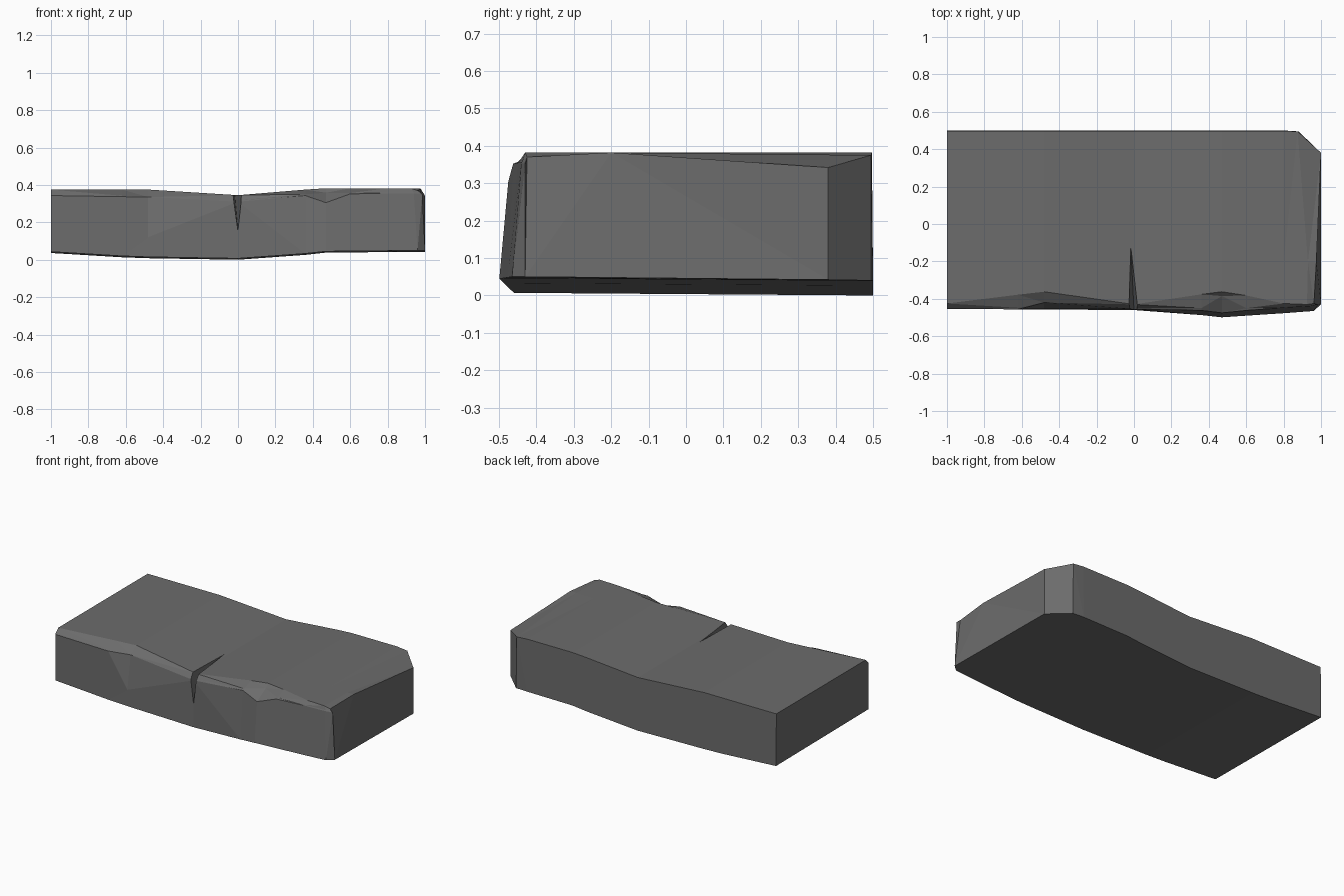
import bpy, bmesh

if "Cube" in bpy.data.objects:
    bpy.data.objects.remove(bpy.data.objects["Cube"])

stone = bpy.data.materials.new("grey stone")
stone.diffuse_color = (0.15, 0.15, 0.15, 1)
stone.use_nodes = True
stone.node_tree.nodes["Principled BSDF"].inputs["Base Color"].default_value = stone.diffuse_color


def make_object(name, bm):
    bmesh.ops.recalc_face_normals(bm, faces=bm.faces[:])
    mesh = bpy.data.meshes.new(name)
    bm.to_mesh(mesh)
    bm.free()
    mesh.materials.append(stone)
    obj = bpy.data.objects.new(name, mesh)
    bpy.context.collection.objects.link(obj)
    return obj


def section(x, bottom, foot_y, lip, inner, top_y, top_z):
    """Ring: bottom back, bottom front, lip, inner chip, top front, top middle, top back."""
    return [(x, 0.5, bottom - 0.007), (x, foot_y, bottom), (x, *lip), (x, *inner),
            (x, top_y, top_z), (x, -0.2, top_z), (x, 0.497, top_z)]


# Slab cross-sections from left to right; the front edge is worn and chipped
rings = [
    section(-1.0, 0.043, -0.455, (-0.455, 0.343), (-0.45, 0.35), -0.425, 0.375),
    section(-0.62, 0.02, -0.456, (-0.456, 0.337), (-0.448, 0.342), -0.378, 0.375),
    section(-0.48, 0.015, -0.457, (-0.455, 0.12), (-0.42, 0.335), -0.362, 0.375),
    section(0.0, 0.007, -0.46, (-0.455, 0.31), (-0.45, 0.317), -0.43, 0.345),
    section(0.36, 0.033, -0.487, (-0.462, 0.343), (-0.45, 0.35), -0.376, 0.375),
    section(0.47, 0.045, -0.499, (-0.475, 0.305), (-0.385, 0.358), -0.362, 0.382),
    section(0.60, 0.046, -0.49, (-0.462, 0.352), (-0.45, 0.357), -0.382, 0.382),
    section(0.80, 0.048, -0.477, (-0.448, 0.355), (-0.445, 0.36), -0.425, 0.382),
]
# Right end: slanted front corner and broken back corner
rings.append([(0.88, 0.495, 0.04), (0.96, -0.465, 0.05), (0.94, -0.44, 0.355),
              (0.94, -0.437, 0.36), (0.925, -0.43, 0.382), (0.93, -0.2, 0.382),
              (0.875, 0.495, 0.375)])
rings.append([(1.0, 0.38, 0.042), (1.0, -0.43, 0.05), (0.985, -0.43, 0.35),
              (0.98, -0.43, 0.355), (0.962, -0.425, 0.37), (0.975, -0.2, 0.382),
              (1.0, 0.38, 0.342)])

bm = bmesh.new()
loops = [[bm.verts.new(p) for p in ring] for ring in rings]
for a, b in zip(loops, loops[1:]):
    for i in range(7):
        j = (i + 1) % 7
        bm.faces.new((a[i], a[j], b[j], b[i]))
bm.faces.new(loops[0])
bm.faces.new(loops[-1])
bmesh.ops.triangulate(bm, faces=bm.faces[:])
slab = make_object("stone_slab", bm)

# Wedge that cuts the crack into the top and front
bm = bmesh.new()
w = [bm.verts.new(p) for p in [(-0.02, -0.06, 0.38), (0.0, -0.464, 0.15),
                               (-0.043, -0.5, 0.45), (0.037, -0.5, 0.45)]]
for f in [(0, 1, 2), (0, 3, 1), (0, 2, 3), (1, 3, 2)]:
    bm.faces.new([w[i] for i in f])
cutter = make_object("crack_cutter", bm)
cutter.hide_render = True
cutter.display_type = 'WIRE'

crack = slab.modifiers.new("crack", 'BOOLEAN')
crack.operation = 'DIFFERENCE'
crack.solver = 'EXACT'
crack.object = cutter
